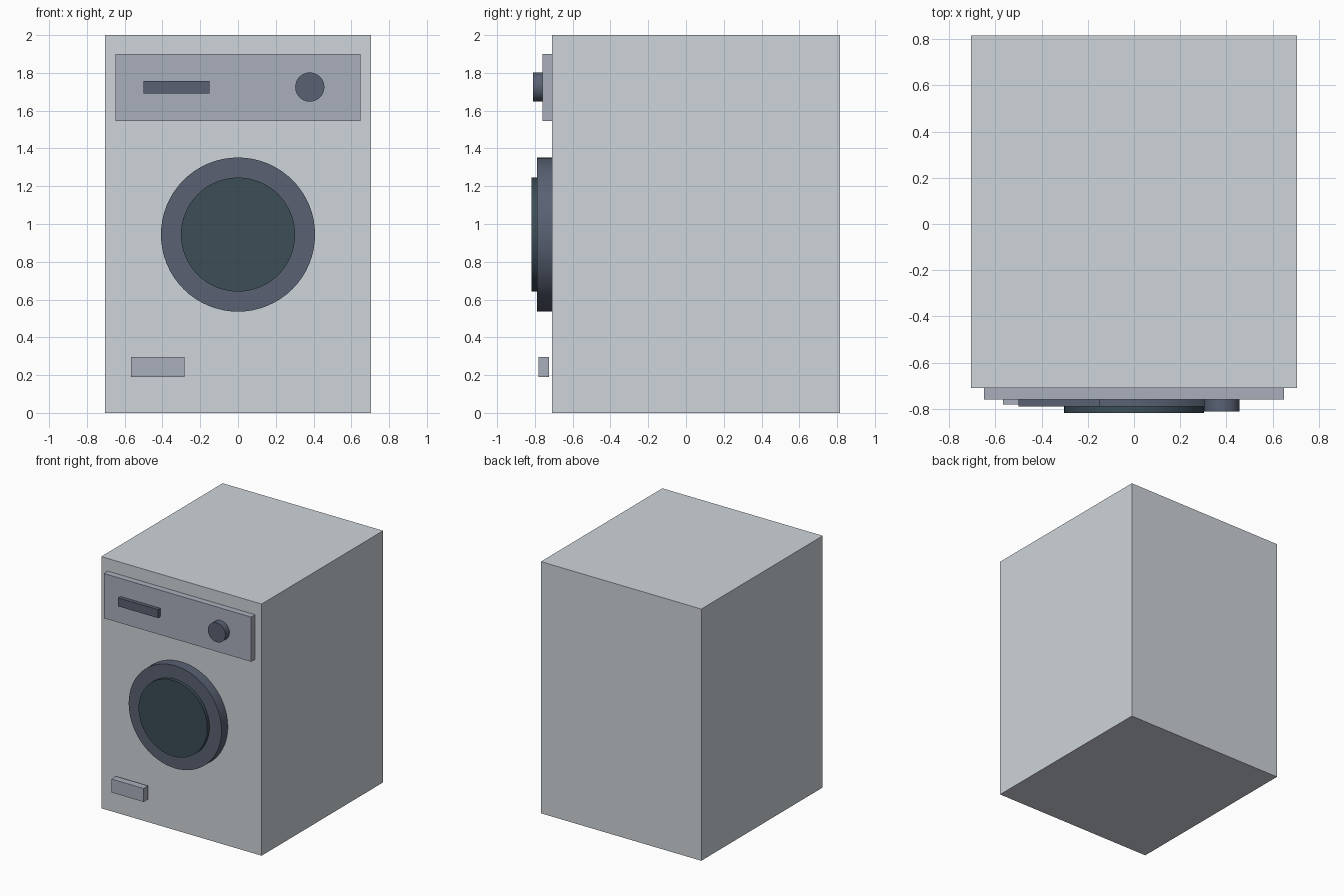
import bpy, math

if "Cube" in bpy.data.objects:
    bpy.data.objects.remove(bpy.data.objects["Cube"])


def material(name, color):
    m = bpy.data.materials.new(name)
    m.diffuse_color = (*color, 1)
    m.use_nodes = True
    m.node_tree.nodes["Principled BSDF"].inputs["Base Color"].default_value = m.diffuse_color
    return m


SHELL = material("shell", (0.62, 0.66, 0.70))
TRIM = material("trim", (0.40, 0.43, 0.50))
DARK = material("dark_trim", (0.10, 0.12, 0.17))
GLASS = material("glass", (0.045, 0.075, 0.095))


def box(name, x, y, z, mat):
    """Box from (min, max) ranges on each axis."""
    bpy.ops.mesh.primitive_cube_add(size=1, location=[(a + b) / 2 for a, b in (x, y, z)])
    ob = bpy.context.object
    ob.name = name
    ob.scale = [b - a for a, b in (x, y, z)]
    bpy.ops.object.transform_apply(location=False, rotation=False, scale=True)
    ob.data.materials.append(mat)


def disc(name, x, z, radius, y, mat, sides=64):
    """Round part facing the front, spanning the y range."""
    bpy.ops.mesh.primitive_cylinder_add(
        vertices=sides, radius=radius, depth=y[1] - y[0],
        location=(x, (y[0] + y[1]) / 2, z), rotation=(math.pi / 2, 0, 0))
    ob = bpy.context.object
    ob.name = name
    ob.data.materials.append(mat)
    bpy.ops.object.shade_smooth_by_angle()


# Cabinet
box("cabinet", (-0.705, 0.705), (-0.71, 0.815), (0, 2), SHELL)

# Control panel with display and dial
box("control_panel", (-0.648, 0.648), (-0.76, -0.71), (1.545, 1.9), TRIM)
box("display", (-0.5, -0.15), (-0.79, -0.75), (1.69, 1.757), DARK)
disc("dial", 0.38, 1.725, 0.077, (-0.81, -0.755), DARK)

# Door
disc("door_ring", 0, 0.944, 0.408, (-0.79, -0.705), DARK)
disc("door_glass", 0, 0.944, 0.302, (-0.817, -0.76), GLASS)

# Filter cover, standing slightly proud of the cabinet
box("filter_cover", (-0.566, -0.283), (-0.781, -0.725), (0.19, 0.297), TRIM)
